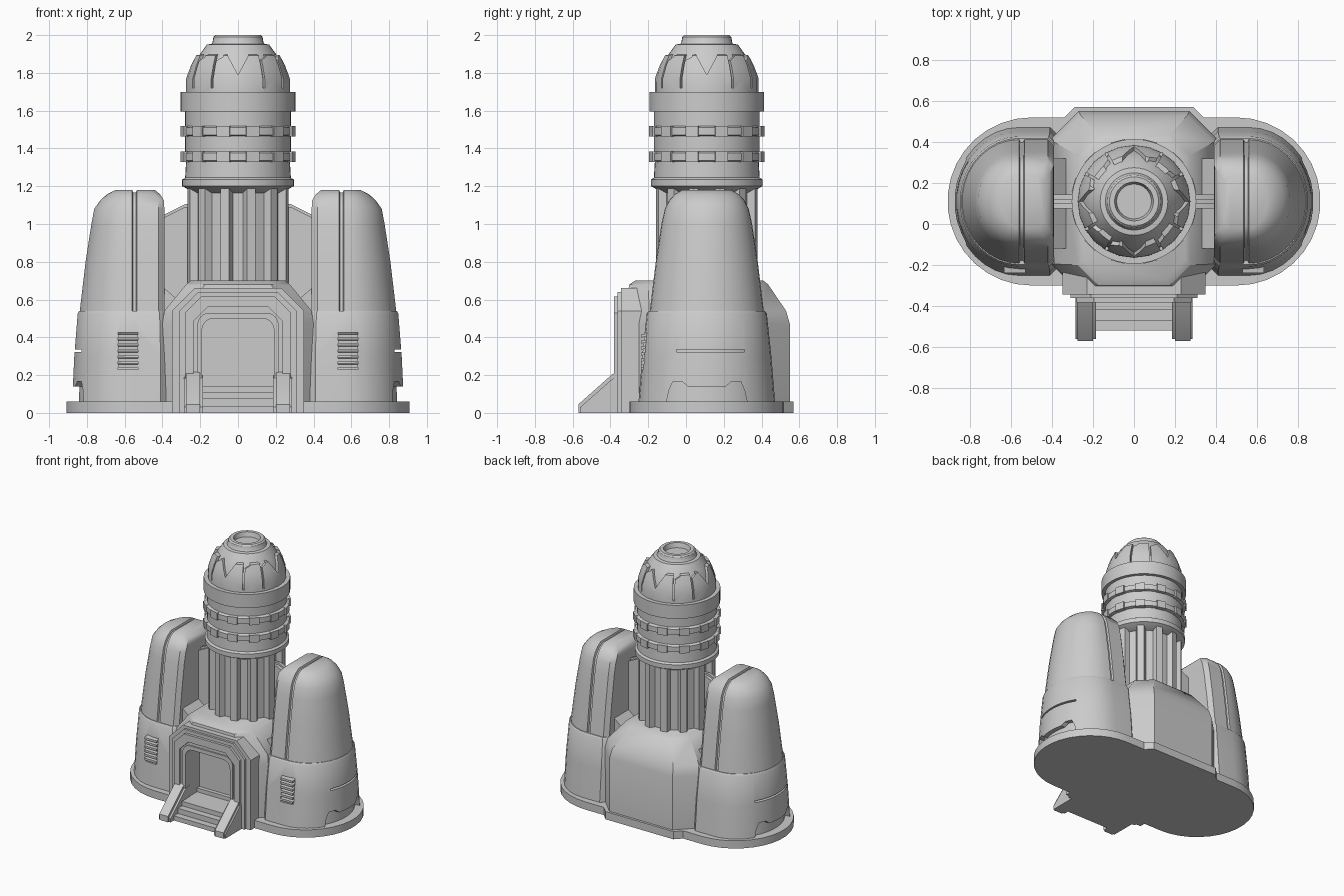
import bpy, bmesh, math
from mathutils import Matrix

if "Cube" in bpy.data.objects:
    bpy.data.objects.remove(bpy.data.objects["Cube"])

CY = 0.11  # y of the tower and pod axis


def finish(ob, angle=32):
    bpy.ops.object.select_all(action='DESELECT')
    ob.select_set(True)
    bpy.context.view_layer.objects.active = ob
    bpy.ops.object.shade_smooth_by_angle(angle=math.radians(angle))
    return ob


def loft(name, rings, strip_cap=False, angle=32):
    """Skin a stack of equal-length point rings and close both ends."""
    bm = bmesh.new()
    vs = [[bm.verts.new(p) for p in r] for r in rings]
    n = len(rings[0])
    for a, b in zip(vs, vs[1:]):
        for i in range(n):
            j = (i + 1) % n
            bm.faces.new((a[i], a[j], b[j], b[i]))
    bm.faces.new(vs[0])
    if strip_cap:
        for i in range(n // 2 - 1):
            t = vs[-1]
            bm.faces.new((t[i], t[i + 1], t[n - 2 - i], t[n - 1 - i]))
    else:
        bm.faces.new(vs[-1])
    bmesh.ops.recalc_face_normals(bm, faces=bm.faces)
    me = bpy.data.meshes.new(name)
    bm.to_mesh(me)
    bm.free()
    ob = bpy.data.objects.new(name, me)
    bpy.context.collection.objects.link(ob)
    return finish(ob, angle)


def prism(name, pts, axis, a, b):
    put = {'x': lambda u, v, t: (t, u, v), 'y': lambda u, v, t: (u, t, v),
           'z': lambda u, v, t: (u, v, t)}[axis]
    return loft(name, [[put(u, v, t) for u, v in pts] for t in (a, b)])


def box(name, x0, x1, y0, y1, z0, z1):
    return prism(name, [(x0, y0), (x1, y0), (x1, y1), (x0, y1)], 'z', z0, z1)


def lathe(name, prof, seg=40, angle=32):
    return loft(name, [[(r * math.cos(2 * math.pi * i / seg),
                         CY + r * math.sin(2 * math.pi * i / seg), z)
                        for i in range(seg)] for r, z in prof], angle=angle)


def spin(ob, ang):
    """Turn an object's mesh about the tower axis."""
    ob.data.transform(Matrix.Translation((0, CY, 0)) @ Matrix.Rotation(ang, 4, 'Z')
                      @ Matrix.Translation((0, -CY, 0)))
    return ob


def cut(ob, cutters, keep=False):
    bpy.context.view_layer.objects.active = ob
    for c in cutters:
        m = ob.modifiers.new('cut', 'BOOLEAN')
        m.operation, m.solver, m.object = 'DIFFERENCE', 'EXACT', c
        bpy.ops.object.modifier_apply(modifier=m.name)
    if not keep:
        for c in cutters:
            bpy.data.objects.remove(c)
    finish(ob)


def pod_ring(s, z, xo, xi, ry, xc=0.56, groove=0.0, drop=0.0):
    """D-shaped section: flat inner side, rounded outer side, optional groove."""
    c = min(0.03, ry / 3)
    half = [(xi, -ry + c, 0), (xi + c, -ry, 0)]
    if groove:
        half += [(0.535, -ry, 0), (0.54, -ry + groove, drop), (0.555, -ry + groove, drop)]
    for i in range(9):
        a = math.radians(-90 + i * 180 / 17)
        half.append((xc + (xo - xc) * math.cos(a), ry * math.sin(a), 0))
    full = half + [(x, -y, d) for x, y, d in reversed(half)]
    return [(s * x, CY + y, z - d) for x, y, d in full]


def octagon(z, hw, y0, y1, c):
    q = [(hw, y0 + c), (hw, y1 - c), (hw - c, y1)]
    return ([(hw - c, y0, z)] + [(x, y, z) for x, y in q]
            + [(-x, y, z) for x, y in reversed(q)] + [(c - hw, y0, z)])


def arch(w, top, c, bottom=0.0, steps=1):
    """Door-shaped outline with chamfered (steps=1) or rounded corners."""
    arc = [(w - c + c * math.cos(math.pi / 2 * i / steps),
            top - c + c * math.sin(math.pi / 2 * i / steps)) for i in range(steps + 1)]
    right = [(w, bottom)] + arc
    return right + [(-x, z) for x, z in reversed(right)]


# Side pods
for s, side in ((1, 'right'), (-1, 'left')):
    loft(side + '_pod_base', [pod_ring(s, z, 0.91, 0.3, 0.41, 0.5) for z in (0, 0.06)])
    low = [(0.05, 0.88, 0.38, 0.362), (0.3, 0.868, 0.38, 0.342), (0.525, 0.85, 0.385, 0.318),
           (0.54, 0.842, 0.39, 0.308)]
    lower = loft(side + '_pod_lower', [pod_ring(s, *r) for r in low])
    loft(side + '_pod_core', [pod_ring(s, z - 0.01, xo - 0.035, xi + 0.01, ry - 0.035)
                              for z, xo, xi, ry in low])
    notch = [(-0.11, 0.03), (-0.09, 0.12), (-0.07, 0.165), (-0.02, 0.165), (0.01, 0.14),
             (0.21, 0.14), (0.24, 0.165), (0.29, 0.165), (0.31, 0.12), (0.33, 0.03)]
    a, b = sorted((s * 0.53, s * 0.635))
    cut(lower, [prism('notch_cutter', notch, 'x', s * 0.7, s * 1.0),
                box('slit_cutter', *sorted((s * 0.7, s * 1)), -0.05, 0.31, 0.322, 0.336),
                box('vent_cutter', a, b, -0.4, -0.1, 0.23, 0.425)])
    for i in range(6):
        z = 0.247 + i * 0.032
        prism(f'{side}_vent_slat_{i}', [(-0.238, z - 0.008), (-0.19, z + 0.002),
                                        (-0.19, z + 0.016), (-0.238, z + 0.008)], 'x', a, b)
    up = [(0.53, 0.84, 0.39, 0.303), (0.8, 0.808, 0.39, 0.27), (1.0, 0.777, 0.39, 0.24),
          (1.08, 0.762, 0.39, 0.222), (1.125, 0.73, 0.392, 0.2), (1.157, 0.695, 0.412, 0.17),
          (1.18, 0.65, 0.44, 0.13)]
    loft(side + '_pod_upper', [pod_ring(s, *r, groove=0.014, drop=0.012 * (i > 3))
                               for i, r in enumerate(up)], strip_cap=True)
    # Braces joining pod and tower
    prism(side + '_brace', [(s * 0.2, 0.6), (s * 0.42, 0.6), (s * 0.42, 1.02),
                            (s * 0.28, 1.09), (s * 0.2, 1.09)], 'y', 0.075, 0.145)
    prism(side + '_brace_rib', [(s * 0.2, 0.6), (s * 0.42, 0.6), (s * 0.42, 1.035),
                                (s * 0.28, 1.105), (s * 0.2, 1.105)], 'y', 0.1, 0.12)
    prism(side + '_gusset', [(s * 0.42, 0.5), (s * 0.42, 0.66), (s * 0.39, 0.66),
                             (s * 0.32, 0.6), (s * 0.32, 0.5)], 'y', -0.12, 0.32)
    # Stair rails
    x0, x1 = sorted((s * 0.2, s * 0.275))
    prism(side + '_stair_rail', [(-0.57, 0), (-0.57, 0.045), (-0.39, 0.205), (-0.33, 0.23),
                                 (-0.33, 0)], 'x', x0, x1)
    prism(side + '_stair_rail_edge', [(-0.56, 0), (-0.56, 0.03), (-0.39, 0.18), (-0.33, 0.2),
                                      (-0.33, 0)], 'x', s * 0.185, s * 0.285)

# Central hall and plinth
loft('hall_plinth', [octagon(z, 0.41, -0.345, 0.57, 0.12) for z in (0, 0.06)])
hall = loft('hall', [octagon(0.03, 0.4, -0.33, 0.552, 0.13), octagon(0.47, 0.4, -0.33, 0.55, 0.13),
                     octagon(0.54, 0.39, -0.325, 0.53, 0.13), octagon(0.68, 0.275, -0.30, 0.435, 0.1),
                     octagon(0.70, 0.25, -0.27, 0.41, 0.1)])

# Stepped doorway
outer = prism('door_surround', arch(0.35, 0.66, 0.12), 'y', -0.345, -0.22)
middle = prism('door_frame_back', arch(0.31, 0.64, 0.1), 'y', -0.362, -0.22)
front = prism('door_frame_front', arch(0.28, 0.615, 0.085), 'y', -0.382, -0.355)
opening = prism('opening_cutter', arch(0.19, 0.5, 0.06, 0.11, 6), 'y', -0.6, -0.2)
for ob in (hall, outer, middle):
    cut(ob, [opening], keep=True)
bpy.data.objects.remove(opening)
cut(front, [prism('lip_cutter', arch(0.235, 0.56, 0.075, -0.1), 'y', -0.6, -0.3)])
prism('door_lip', arch(0.215, 0.53, 0.065, 0.0, 6), 'y', -0.372, -0.35)
cut(bpy.data.objects['door_lip'],
    [prism('lip_hole_cutter', arch(0.19, 0.5, 0.06, 0.11, 6), 'y', -0.6, -0.2)])
box('door_sill', -0.19, 0.19, -0.23, -0.19, 0.1, 0.14)

# Stairs
for i, (y, z) in enumerate(((-0.52, 0.035), (-0.47, 0.075), (-0.42, 0.11))):
    box(f'stair_{i}', -0.19, 0.19, y, -0.33, 0, z)

# Fluted tower shaft
flutes = 12
gear = []
for i in range(flutes):
    for f, r in ((0.0, 0.232), (0.42, 0.232), (0.54, 0.272), (0.88, 0.272)):
        a = 2 * math.pi * (i + f - 0.21) / flutes - math.pi / 2
        gear.append((r * math.cos(a), CY + r * math.sin(a)))
prism('fluted_shaft', gear, 'z', 0.65, 1.2)

# Upper tower: collar, rings and wide band
lathe('upper_tower', [(0.235, 1.165), (0.285, 1.195), (0.296, 1.2), (0.296, 1.235), (0.28, 1.245),
                      (0.275, 1.33), (0.298, 1.335), (0.298, 1.375), (0.28, 1.385), (0.28, 1.465),
                      (0.298, 1.47), (0.298, 1.51), (0.28, 1.52), (0.28, 1.595), (0.304, 1.595),
                      (0.304, 1.7), (0.27, 1.7)], 48)
for z in (1.355, 1.49):
    for i in range(12):
        spin(box('ring_clamp', -0.035, 0.035, CY - 0.306, CY - 0.27, z - 0.028, z + 0.028),
             2 * math.pi * (i + 0.5) / 12)

# Dome with outer armour panels
lathe('inner_dome', [(0.26, 1.69), (0.255, 1.77), (0.232, 1.84), (0.208, 1.89), (0.165, 1.95),
                     (0.13, 1.955)])
armour = lathe('dome_armour', [(0.275, 1.69), (0.274, 1.77), (0.252, 1.84), (0.228, 1.893),
                               (0.19, 1.9)], 24)
cutters = []
for i in range(4):
    a = math.pi / 2 * i
    cutters.append(spin(prism('v_cutter', [(-0.075, 1.93), (0, 1.79), (0.075, 1.93)], 'y',
                              CY - 0.4, CY - 0.14), a))
    for k in (-1, 1):
        cutters.append(spin(prism('seam_cutter', [(-0.006, 1.72), (0.006, 1.72), (0.006, 1.865),
                                                  (0.04, 1.885), (0.04, 1.93), (-0.006, 1.93)],
                                  'y', CY - 0.4, CY - 0.14), a + k * math.pi / 6))
cut(armour, cutters)

# Top vent ring
lathe('top_vent', [(0.15, 1.94), (0.135, 1.96), (0.13, 1.99), (0.12, 2.0), (0.095, 2.0),
                   (0.085, 1.965)], 32)
